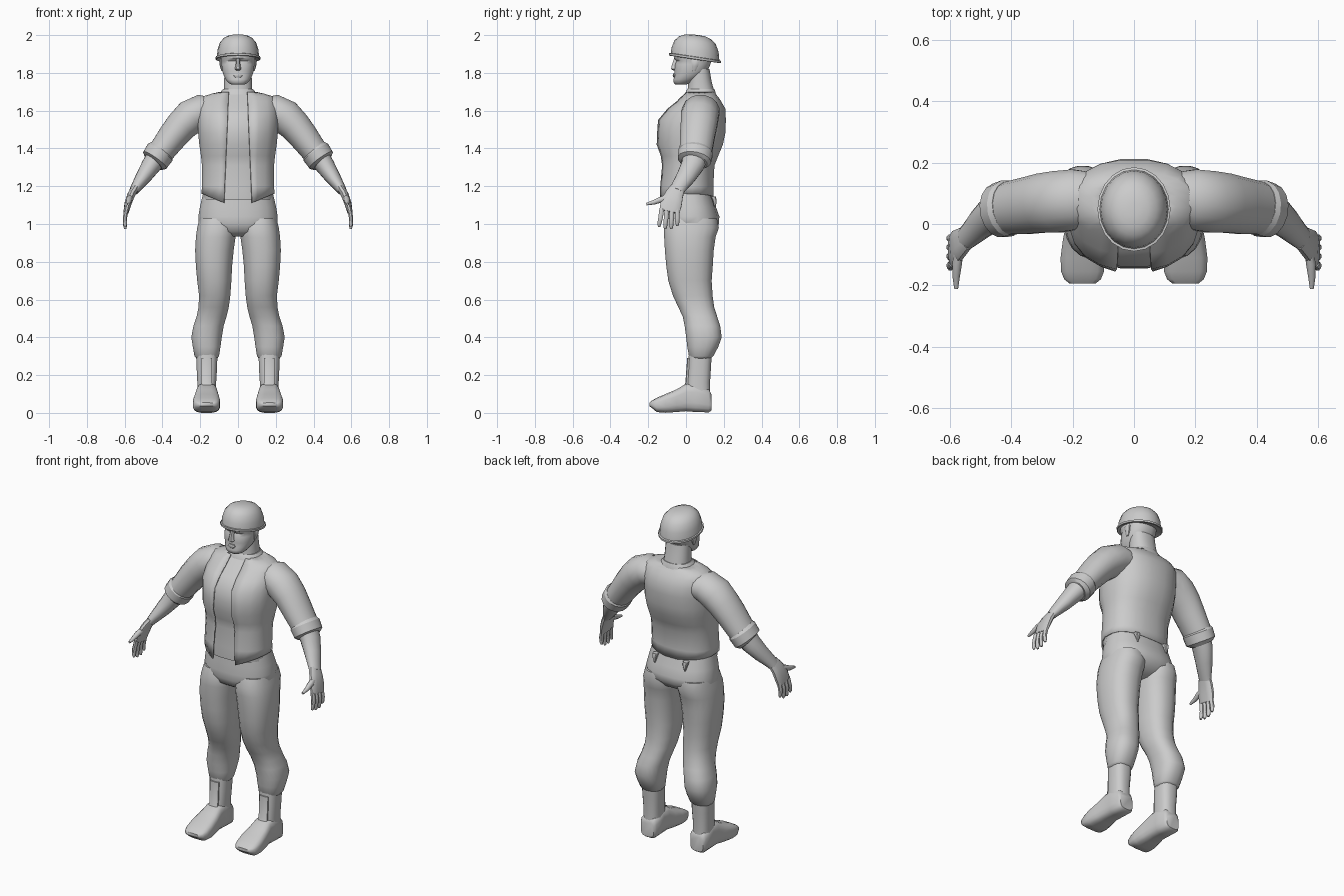
import bpy, bmesh, math
from mathutils import Vector

grey = bpy.data.materials.new("plain_grey")
grey.diffuse_color = (0.6, 0.6, 0.6, 1)


def spow(v, e):
    return math.copysign(abs(v) ** e, v)


def skin(name, rings, mirror=False, angle=45, edit=None):
    """Skin closed rings of points, cap both ends."""
    bm = bmesh.new()
    vr = [[bm.verts.new(p) for p in r] for r in rings]
    n = len(vr[0])
    for a, b in zip(vr, vr[1:]):
        for i in range(n):
            j = (i + 1) % n
            bm.faces.new((a[i], a[j], b[j], b[i]))
    bm.faces.new(vr[0])
    bm.faces.new(vr[-1])
    bmesh.ops.recalc_face_normals(bm, faces=bm.faces)
    if edit:
        edit(bm)
    me = bpy.data.meshes.new(name)
    bm.to_mesh(me)
    bm.free()
    ob = bpy.data.objects.new(name, me)
    bpy.context.collection.objects.link(ob)
    me.materials.append(grey)
    bpy.ops.object.select_all(action='DESELECT')
    bpy.context.view_layer.objects.active = ob
    ob.select_set(True)
    bpy.ops.object.shade_smooth_by_angle(angle=math.radians(angle))
    if mirror:
        ob.modifiers.new("mirror", 'MIRROR')
    return ob


def stack(secs, axis='z', n=20, e=0.85):
    """Rings from (position, a0, a1, b0, b1) extents along z or y."""
    rings = []
    for t, a0, a1, b0, b1 in secs:
        ring = []
        for i in range(n):
            w = 2 * math.pi * (i + 0.5) / n
            a = (a0 + a1) / 2 + (a1 - a0) / 2 * spow(math.sin(w), e)
            b = (b0 + b1) / 2 - (b1 - b0) / 2 * spow(math.cos(w), e)
            ring.append(Vector((a, b, t) if axis == 'z' else (a, t, b)))
        rings.append(ring)
    return rings


def tube(secs, n=14, e=1.0):
    """Rings along a path of (x, y, z, radius across, radius front-back)."""
    pts = [Vector(s[:3]) for s in secs]
    rings = []
    for i, s in enumerate(secs):
        t = (pts[min(i + 1, len(pts) - 1)] - pts[max(i - 1, 0)]).normalized()
        ref = Vector((0, 1, 0)) if abs(t.y) < 0.8 else Vector((0, 0, 1))
        v = (ref - t * ref.dot(t)).normalized()
        u = t.cross(v)
        rings.append([pts[i] + u * s[3] * spow(math.cos(w), e) + v * s[4] * spow(math.sin(w), e)
                      for w in (2 * math.pi * (k + 0.5) / n for k in range(n))])
    return rings


# Torso: inner shirt and open jacket over it
torso = [(1.13, .195, -.138, .148), (1.20, .193, -.138, .146), (1.31, .193, -.128, .152),
         (1.36, .198, -.135, .172), (1.42, .207, -.157, .197), (1.48, .213, -.155, .21),
         (1.55, .215, -.15, .213), (1.61, .213, -.1, .21), (1.65, .205, -.05, .187),
         (1.675, .19, -.025, .17), (1.69, .14, -.008, .156), (1.70, .095, 0, .152)]
skin("shirt", stack([(z, -h * .95, h * .95, f + .01, b - .012) for z, h, f, b in torso]))
jacket = stack([(z, -h, h, f, b) for z, h, f, b in torso])
for ring in jacket:
    gap = .05 + .025 * (1.69 - ring[0].z) / .56
    ring[0].x, ring[-1].x = gap, -gap
    ring[1].x, ring[-2].x = max(ring[1].x, gap + .03), min(ring[-2].x, -gap - .03)
for p in jacket[0]:     # hem dips at the front corners
    p.z = 1.112 + .42 * max(0, abs(p.x) - .075) if p.y < 0 else 1.14 + .02 * abs(p.x) / .2


def open_front(bm):
    bm.normal_update()
    dead = [f for f in bm.faces if len(f.verts) > 4 or
            (f.calc_center_median().y < .01 and abs(f.calc_center_median().x) < .005)]
    bmesh.ops.delete(bm, geom=dead, context='FACES')


jk = skin("jacket", jacket, edit=open_front)
sol = jk.modifiers.new("thickness", 'SOLIDIFY')
sol.thickness, sol.offset = .008, -1

# Collar band
skin("collar", stack([(1.685, -.105, .105, -.008, .16), (1.705, -.088, .088, 0, .155),
                      (1.715, -.08, .08, .008, .15)]))

# Sleeves, rolled cuffs and forearms
skin("sleeve", tube([(.13, .085, 1.60, .07, .085), (.19, .08, 1.60, .088, .1),
                     (.25, .072, 1.567, .094, .102), (.30, .068, 1.52, .086, .098),
                     (.345, .06, 1.465, .08, .094), (.39, .054, 1.405, .073, .089),
                     (.425, .048, 1.36, .07, .085)], 16), True)
skin("cuff", tube([(.405, .053, 1.388, .072, .086), (.413, .051, 1.378, .08, .093),
                   (.440, .044, 1.338, .077, .09), (.449, .041, 1.328, .062, .072)], 16), True, 30)
skin("forearm", tube([(.42, .05, 1.365, .06, .07), (.46, .035, 1.31, .052, .062),
                      (.50, 0, 1.25, .042, .052), (.535, -.035, 1.20, .03, .043),
                      (.552, -.05, 1.175, .024, .04)]), True)

# Hands: palm, four fingers, thumb
skin("palm", tube([(.545, -.045, 1.19, .02, .04), (.565, -.062, 1.155, .021, .049),
                   (.582, -.078, 1.11, .019, .058), (.592, -.088, 1.065, .014, .055)], 12, .8), True)
for k in range(4):
    y0, y1 = -.128 + .027 * k, -.142 + .032 * k
    end = (.985, .974, .974, .99)[k]
    skin("finger_%d" % (k + 1), tube([(.59, y0, 1.08, .013, .0135), (.599, (y0 + y1) / 2, 1.03, .012, .013),
                                      (.598, y1, end + .012, .01, .011), (.596, y1, end, .006, .006)], 8), True)
skin("thumb", tube([(.568, -.075, 1.145, .016, .02), (.576, -.13, 1.13, .017, .017),
                    (.579, -.17, 1.115, .013, .013), (.579, -.21, 1.105, .007, .007)], 8), True)

# Neck and head
skin("neck", stack([(1.66, -.082, .082, 0, .158), (1.71, -.075, .075, .008, .148),
                    (1.76, -.074, .074, .012, .135), (1.82, -.072, .072, .015, .125)]))
skin("head", stack([(1.738, -.035, .035, -.055, .0), (1.746, -.05, .05, -.065, .03),
                    (1.765, -.066, .066, -.068, .06), (1.785, -.076, .076, -.06, .09),
                    (1.81, -.084, .084, -.062, .115), (1.845, -.088, .088, -.058, .13),
                    (1.863, -.088, .088, -.05, .135), (1.878, -.092, .092, -.064, .137),
                    (1.91, -.09, .09, -.06, .14), (1.95, -.07, .07, -.03, .12)]))
skin("nose", stack([(1.812, -.008, .008, -.066, -.04), (1.82, -.019, .019, -.08, -.04),
                    (1.835, -.014, .014, -.078, -.04), (1.875, -.01, .01, -.064, -.04)], n=8))
skin("lips", stack([(1.775, -.016, .016, -.066, -.05), (1.785, -.026, .026, -.071, -.05),
                    (1.797, -.018, .018, -.068, -.05)], n=8))
skin("ear", stack([(1.81, .075, .088, .035, .05), (1.835, .075, .097, .03, .065),
                   (1.865, .075, .1, .028, .072), (1.88, .075, .09, .035, .065)], n=8), True)

# Helmet: tilted brim and dome
helmet = []
for s, h in ((.8, .004), (.97, -.006), (1, -.004), (1, .007), (.94, .009), (.91, .045),
             (.8, .085), (.62, .109), (.4, .121), (.15, .125)):
    ring = []
    for i in range(20):
        w = 2 * math.pi * i / 20
        y = .137 * s * math.sin(w)
        ring.append(Vector((.119 * s * math.cos(w), .048 + y, 1.877 + h - .15 * y * (1 if h < .02 else .6))))
    helmet.append(ring)
skin("helmet", helmet, angle=40)

# Trousers: hips and legs gathered below the knee
skin("trouser_hips", stack([(.935, -.09, .09, -.06, .09), (.96, -.17, .17, -.1, .14),
                            (1.0, -.212, .212, -.116, .176), (1.04, -.212, .212, -.116, .178),
                            (1.09, -.204, .204, -.112, .16), (1.17, -.185, .185, -.105, .135)]))
skin("trouser_leg", stack([(1.03, .02, .205, -.1, .165), (.98, .006, .217, -.117, .175),
                           (.93, .012, .224, -.117, .158), (.86, .022, .228, -.113, .148),
                           (.78, .03, .224, -.106, .143), (.70, .034, .217, -.095, .137),
                           (.62, .04, .207, -.07, .142), (.56, .048, .21, -.042, .15),
                           (.51, .06, .22, -.018, .166), (.46, .075, .237, -.008, .182),
                           (.40, .085, .248, .0, .19), (.35, .092, .24, .006, .172),
                           (.30, .1, .231, .015, .145), (.285, .112, .218, .025, .13)]), True, 60)

# Boots: shaft, foot, front tongue
skin("boot_shaft", stack([(.31, .108, .222, .014, .137), (.24, .11, .22, .01, .133),
                          (.16, .115, .216, .004, .128), (.08, .115, .216, .0, .13)], n=16, e=.75), True)
skin("boot_foot", stack([(.134, .122, .208, .012, .1), (.12, .112, .218, .002, .13),
                         (.05, .11, .22, .004, .16), (0, .108, .222, .008, .155),
                         (-.05, .1, .232, .004, .125), (-.11, .094, .24, .0, .1),
                         (-.155, .097, .238, .004, .08), (-.18, .107, .228, .025, .066),
                         (-.194, .125, .21, .036, .054)], 'y', 16, .6), True)
skin("boot_tongue", stack([(.13, .132, .198, -.02, .03), (.16, .136, .194, -.004, .03),
                           (.29, .136, .194, .006, .03)], n=8, e=.4), True, 30)

# Small tabs below the jacket at the back
skin("back_tab", stack([(1.09, .098, .104, .15, .158), (1.125, .088, .115, .14, .163),
                        (1.145, .085, .118, .13, .158)], n=8, e=.5), True, 30)
